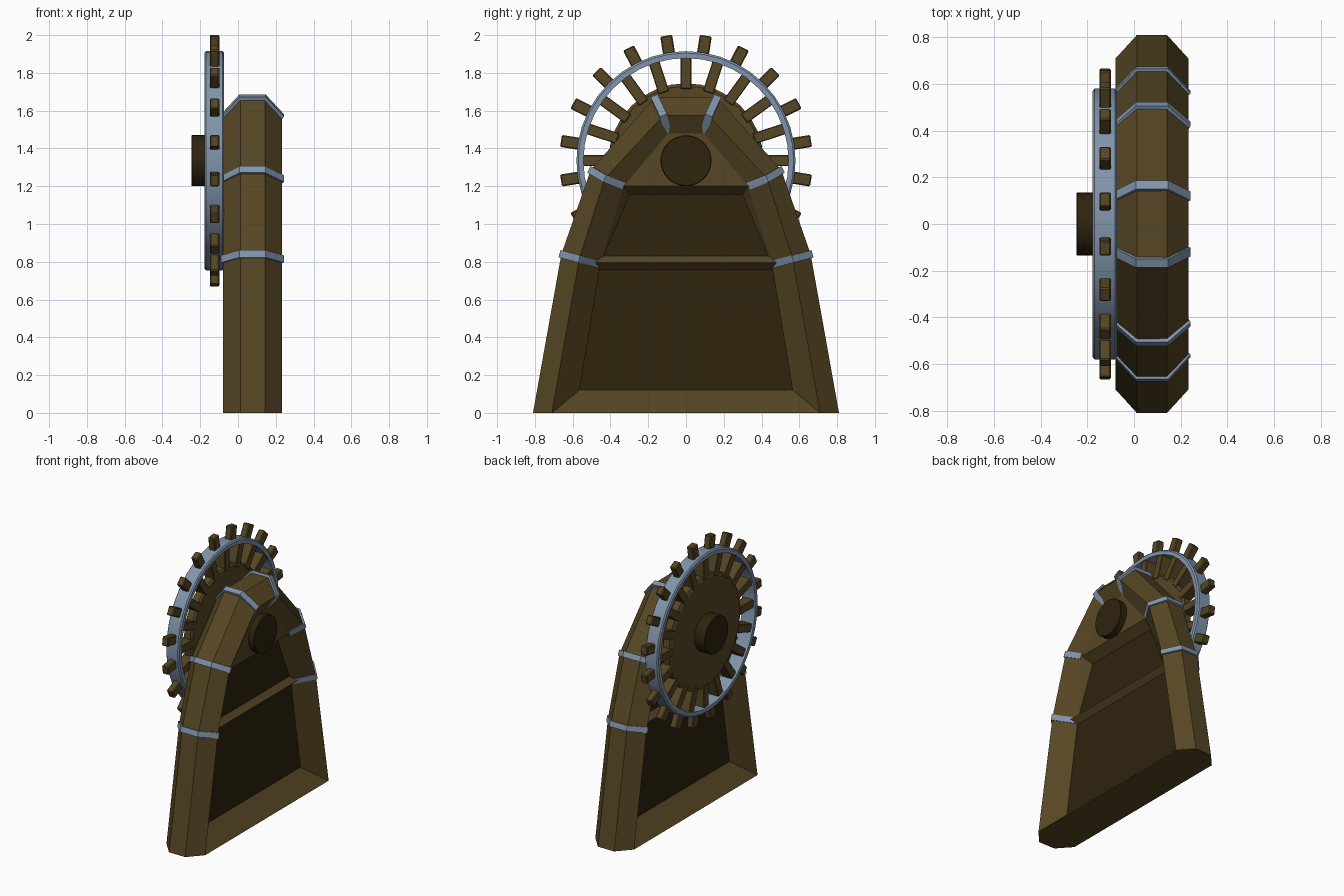
import bpy, bmesh, math
from mathutils import Vector, Matrix

cube = bpy.data.objects.get("Cube")
if cube:
    bpy.data.objects.remove(cube, do_unlink=True)


def material(name, rgb):
    m = bpy.data.materials.new(name)
    m.use_nodes = True
    m.diffuse_color = (*rgb, 1)
    m.node_tree.nodes["Principled BSDF"].inputs["Base Color"].default_value = (*rgb, 1)
    return m


WOOD = material("brown wood", (0.092, 0.061, 0.017))
DARK = material("dark wood", (0.028, 0.017, 0.004))
METAL = material("blue grey metal", (0.22, 0.3, 0.41))


def finish(name, bm, *mats):
    bmesh.ops.recalc_face_normals(bm, faces=bm.faces)
    me = bpy.data.meshes.new(name)
    bm.to_mesh(me)
    bm.free()
    for m in mats:
        me.materials.append(m)
    ob = bpy.data.objects.new(name, me)
    bpy.context.collection.objects.link(ob)
    return ob


def bridge(bm, loops, wrap=False):
    """Join closed rings of vertices with quads."""
    pairs = list(zip(loops, loops[1:] + loops[:1] if wrap else loops[1:]))
    for a, b in pairs:
        n = len(a)
        for i in range(n):
            bm.faces.new((a[i], a[(i + 1) % n], b[(i + 1) % n], b[i]))


def lathe(name, profile, mat, segments, closed=False):
    """Spin (x, radius) pairs round the axle."""
    bm = bmesh.new()
    loops = []
    for x, r in profile:
        angles = [math.tau * i / segments for i in range(segments)]
        loops.append([bm.verts.new((x, r * math.cos(a), HUB_Z + r * math.sin(a))) for a in angles])
    bridge(bm, loops, closed)
    if not closed:
        bm.faces.new(loops[0])
        bm.faces.new(loops[-1])
    ob = finish(name, bm, mat)
    bpy.ops.object.select_all(action='DESELECT')
    ob.select_set(True)
    bpy.context.view_layer.objects.active = ob
    bpy.ops.object.shade_smooth_by_angle(angle=math.radians(20))


HUB_Z = 1.335
MID_X = 0.077
# Half outlines (y, z, distance from the middle plane): ridge, side rim, recess edge
OUTER = [(0.81, 0, 0.065), (0.66, 0.84, 0.065), (0.505, 1.285, 0.065), (0.165, 1.67, 0.065)]
RIM = [(0.71, 0, 0.156), (0.565, 0.815, 0.156), (0.43, 1.24, 0.156), (0.12, 1.575, 0.156)]
INNER = [(0.565, 0.12, 0.03), (0.455, 0.785, 0.03), (0.33, 1.2, 0.1), (0.095, 1.48, 0.1)]
PANEL_TOP = [(0.30, 1.155, 0.03)]


def ring(bm, half, side):
    pts = half + [(-y, z, x) for y, z, x in reversed(half)]
    return [bm.verts.new((MID_X + side * x, y, z)) for y, z, x in pts]


# Bevelled frame with recessed dark panels and a shallower head plate
bm = bmesh.new()
loops = [ring(bm, half, side) for half, side in (
    (INNER, -1), (RIM, -1), (OUTER, -1), (OUTER, 1), (RIM, 1), (INNER, 1))]
bridge(bm, loops)
for lp, side in ((loops[0], -1), (loops[-1], 1)):
    left, right = ring(bm, PANEL_TOP, side)
    bm.faces.new((lp[2], lp[3], lp[4], lp[5]))
    bm.faces.new((lp[2], left, right, lp[5]))
    bm.faces.new((lp[1], left, lp[2]))
    bm.faces.new((lp[6], right, lp[5]))
    for panel in ((lp[0], lp[1], lp[6], lp[7]), (lp[1], left, right, lp[6])):
        bm.faces.new(panel).material_index = 1
finish("frame", bm, WOOD, DARK)

# Ridged cross rail between the panels
bm = bmesh.new()
ends = []
for y in (-0.48, 0.48):
    sec = [(-0.07, 0.795), (-0.03, 0.83), (0.03, 0.83),
           (0.07, 0.795), (0.03, 0.76), (-0.03, 0.76)]
    ends.append([bm.verts.new((MID_X + x, y, z)) for x, z in sec])
bridge(bm, ends)
for e in ends:
    bm.faces.new(e)
finish("cross_rail", bm, WOOD)

# Metal bands wrapped round the beam at each bend
for level, node, bump in (("lower", 1, 0.011), ("middle", 2, 0.007), ("upper", 3, 0.001)):
    for side, s in (("left", 1), ("right", -1)):
        o, r, n = (Vector((p[node][2], s * p[node][0], p[node][1])) for p in (OUTER, RIM, INNER))
        out = Vector((0, o.y - n.y, o.z - n.z)).normalized()
        along = Matrix.Rotation(math.pi / 2, 3, 'X') @ out * 0.02
        half = [n + Vector((bump, 0, 0)), r + Vector((0.01, 0, 0)), o + out * 0.01 + Vector((0.004, 0, 0))]
        section = [Vector((-p.x, p.y, p.z)) for p in half] + half[::-1]
        bm = bmesh.new()
        ends = [[bm.verts.new(p + along * d + Vector((MID_X, 0, 0))) for p in section] for d in (-1, 1)]
        bridge(bm, ends)
        for e in ends:
            bm.faces.new(e)
        finish(f"{level}_band_{side}", bm, METAL)

# Axle, wheel disc and bevelled metal rim
lathe("axle", [(-0.247, 0.131), (-0.243, 0.135), (0.221, 0.135), (0.225, 0.131)], DARK, 32)
lathe("wheel_disc", [(-0.162, 0.385), (-0.15, 0.41), (-0.1, 0.41), (-0.088, 0.395)], WOOD, 32)
lathe("wheel_rim", [(-0.178, 0.543), (-0.178, 0.57), (-0.17, 0.58), (-0.081, 0.58),
                    (-0.073, 0.57), (-0.073, 0.543)], METAL, 40, True)


def radial_blocks(name, count, offset, r0, r1, width, depth, bevel):
    """Ring of blocks pointing out from the axle."""
    bm = bmesh.new()
    for i in range(count):
        turn = Matrix.Rotation(math.tau * (i + offset) / count, 4, 'X')
        mat = (Matrix.Translation((-0.124, 0, HUB_Z)) @ turn
               @ Matrix.Translation((0, 0, (r0 + r1) / 2))
               @ Matrix.Diagonal((depth, width, r1 - r0, 1)))
        bmesh.ops.create_cube(bm, size=1, matrix=mat)
    bmesh.ops.bevel(bm, geom=bm.edges[:], offset=bevel, segments=1, affect='EDGES')
    finish(name, bm, WOOD)


# Spokes inside the rim, teeth outside it
radial_blocks("spokes", 20, 0, 0.38, 0.56, 0.058, 0.08, 0.004)
radial_blocks("teeth", 20, 0.5, 0.56, 0.67, 0.064, 0.05, 0.006)
